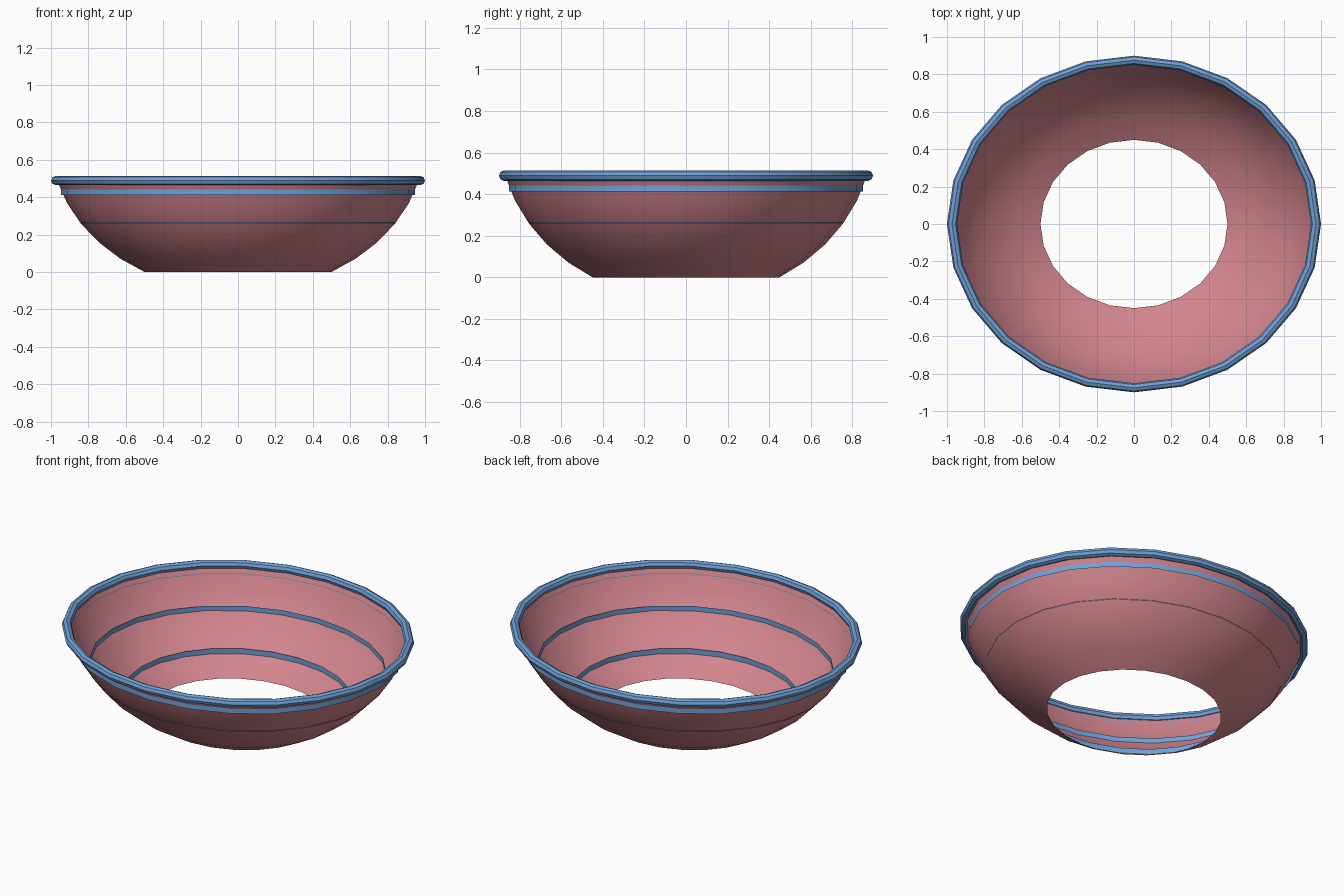
import bpy
import bmesh
import math

cube = bpy.data.objects.get("Cube")
if cube:
    bpy.data.objects.remove(cube, do_unlink=True)

SIDES = 24
DEPTH = 0.9  # the bowl is slightly oval


def material(name, color):
    m = bpy.data.materials.new(name)
    m.diffuse_color = color
    m.use_nodes = True
    m.node_tree.nodes["Principled BSDF"].inputs["Base Color"].default_value = color
    return m


pink = material("dusty pink", (0.65, 0.235, 0.27, 1))
blue = material("soft blue", (0.16, 0.35, 0.67, 1))


def lathe(name, profile, mat, closed=False, inward=False, angle=30):
    """Spin an (r, z) profile about z; rising profiles face outward."""
    bm = bmesh.new()
    rings = []
    for r, z in profile:
        rings.append([bm.verts.new((r * math.cos(a), DEPTH * r * math.sin(a), z))
                      for a in (math.tau * i / SIDES for i in range(SIDES))])
    pairs = list(zip(rings, rings[1:]))
    if closed:
        pairs.append((rings[-1], rings[0]))
    for low, high in pairs:
        for i in range(SIDES):
            j = (i + 1) % SIDES
            bm.faces.new((low[i], low[j], high[j], high[i]))
    if inward:
        bmesh.ops.reverse_faces(bm, faces=bm.faces[:])
    mesh = bpy.data.meshes.new(name)
    bm.to_mesh(mesh)
    bm.free()
    mesh.materials.append(mat)
    ob = bpy.data.objects.new(name, mesh)
    bpy.context.collection.objects.link(ob)
    bpy.ops.object.select_all(action='DESELECT')
    ob.select_set(True)
    bpy.context.view_layer.objects.active = ob
    bpy.ops.object.shade_smooth_by_angle(angle=math.radians(angle))
    return ob


# Open bowl shell: a slightly flattened sphere zone, open at the base
arc = [math.radians(30 + 9 * i) for i in range(6)]
lathe("bowl_shell",
      [(math.sin(t), 0.8 * (math.cos(arc[0]) - math.cos(t))) for t in arc],
      pink, inward=True)

# Rolled rim with an eight-sided section
lathe("rim",
      [(0.973 + 0.027 * math.cos(math.tau * k / 8),
        0.489 + 0.025 * math.sin(math.tau * k / 8)) for k in range(8)],
      blue, closed=True)

# Thin upright bands set into the wall
for name, r, z in (("upper_band", 0.946, 0.412),
                   ("middle_band", 0.843, 0.261),
                   ("lower_band", 0.648, 0.087)):
    lathe(name, [(r, z), (r, z + 0.032)], blue)
